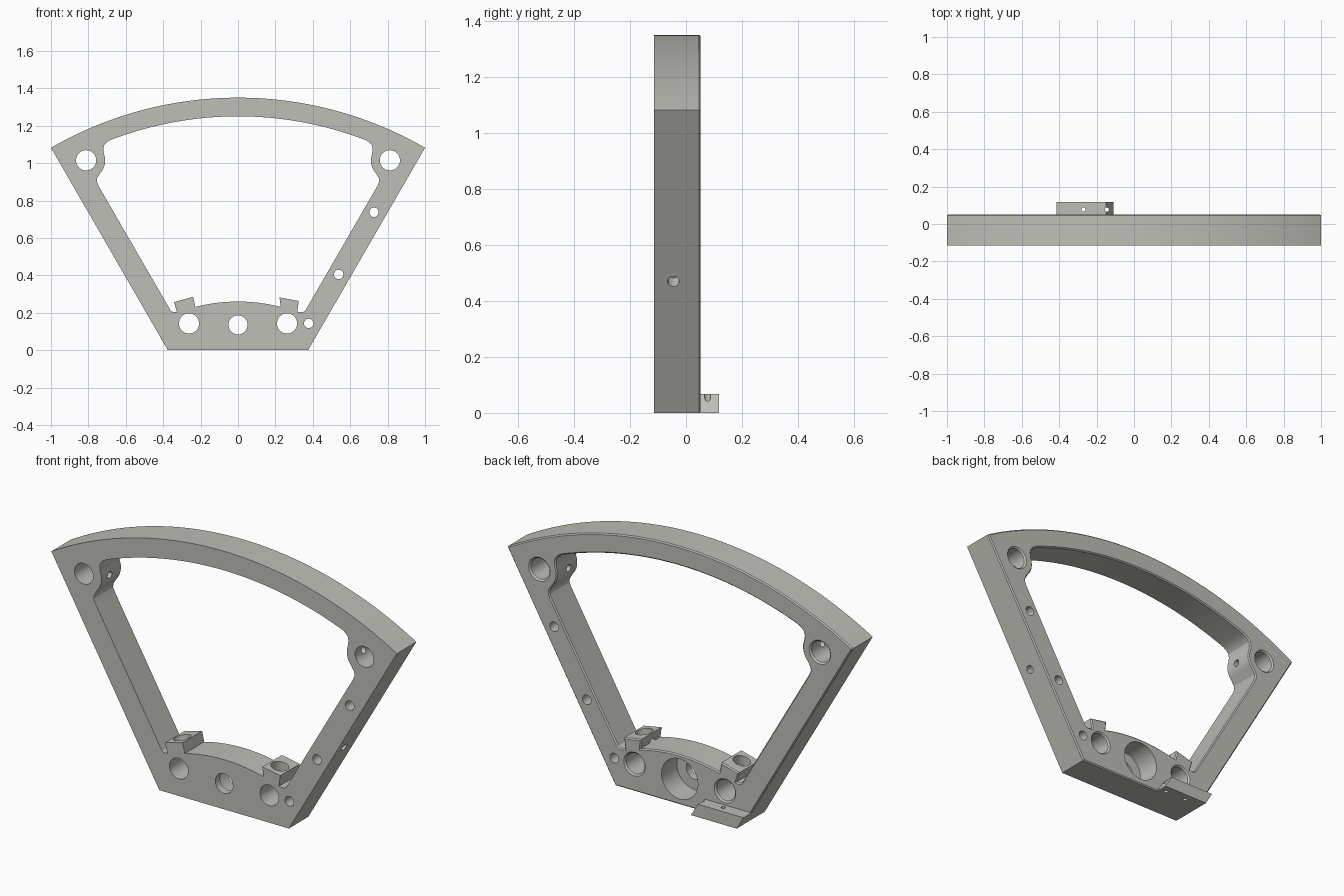
import bpy, bmesh, math
from mathutils import Vector

if "Cube" in bpy.data.objects:
    bpy.data.objects.remove(bpy.data.objects["Cube"])

FRONT, BACK, APEX = -0.115, 0.052, -0.65   # plate depth, height of the sector apex
MID = -0.045                               # depth of the cross-drilled holes

grey = bpy.data.materials.new("warm_grey")
grey.diffuse_color = (0.52, 0.52, 0.48, 1)
grey.use_nodes = True
grey.node_tree.nodes["Principled BSDF"].inputs["Base Color"].default_value = grey.diffuse_color


def arc(radius, a0, a1, n, cx=0.0, cz=APEX):
    """Points (x, z) along an arc, angles in degrees."""
    return [(cx + radius * math.cos(math.radians(a0 + (a1 - a0) * i / n)),
             cz + radius * math.sin(math.radians(a0 + (a1 - a0) * i / n)))
            for i in range(n + 1)]


def offset(points, d):
    """Grow (d > 0) a counter-clockwise outline with mitred corners."""
    out = []
    for i, p in enumerate(points):
        p = Vector(p)
        e0 = (p - Vector(points[i - 1])).normalized()
        e1 = (Vector(points[(i + 1) % len(points)]) - p).normalized()
        n0, n1 = Vector((e0.y, -e0.x)), Vector((e1.y, -e1.x))
        out.append(p + (n0 + n1) * d / max(0.4, 1 + n0.dot(n1)))
    return out


def prism(name, points, rings):
    """Loft an outline through (y, growth) rings."""
    bm = bmesh.new()
    loops = [[bm.verts.new((x, y, z)) for x, z in offset(points, d)] for y, d in rings]
    bm.faces.new(loops[0])
    bm.faces.new(loops[-1][::-1])
    n = len(points)
    for a, b in zip(loops, loops[1:]):
        for i in range(n):
            bm.faces.new((a[i], b[i], b[(i + 1) % n], a[(i + 1) % n]))
    bmesh.ops.recalc_face_normals(bm, faces=bm.faces)
    mesh = bpy.data.meshes.new(name)
    bm.to_mesh(mesh)
    bm.free()
    mesh.materials.append(grey)
    ob = bpy.data.objects.new(name, mesh)
    bpy.context.collection.objects.link(ob)
    return ob


def drill(start, end, r0, r1=None, sides=40):
    """Round cutter between two points, optionally tapered."""
    start, end = Vector(start), Vector(end)
    axis = end - start
    bm = bmesh.new()
    bmesh.ops.create_cone(bm, cap_ends=True, segments=sides, radius1=r0,
                          radius2=r0 if r1 is None else r1, depth=axis.length)
    mesh = bpy.data.meshes.new("cutter")
    bm.to_mesh(mesh)
    bm.free()
    mesh.materials.append(grey)
    ob = bpy.data.objects.new("cutter", mesh)
    bpy.context.collection.objects.link(ob)
    ob.rotation_mode = 'QUATERNION'
    ob.rotation_quaternion = axis.to_track_quat('Z', 'Y')
    ob.location = (start + end) / 2
    return ob


def cut(target, cutters):
    """Subtract the cutters one by one, then remove them."""
    bpy.context.view_layer.objects.active = target
    for c in cutters:
        mod = target.modifiers.new("cut", 'BOOLEAN')
        mod.operation, mod.solver, mod.object = 'DIFFERENCE', 'EXACT', c
        bpy.ops.object.modifier_apply(modifier=mod.name)
        bpy.data.objects.remove(c)


def finish(ob):
    bpy.ops.object.select_all(action='DESELECT')
    ob.select_set(True)
    bpy.context.view_layer.objects.active = ob
    bpy.ops.object.shade_smooth_by_angle(angle=math.radians(25))


# Sector plate with a fine chamfer on the back edge
outline = [(-0.375, 0), (0.375, 0)] + arc(2.0, 60, 120, 64)
frame = prism("sector_frame", outline, [(FRONT, 0), (BACK - 0.006, 0), (BACK, -0.006)])

# Window: rail, corner boss and fillets for one side
side = [(0.345, 0.203), (0.359, 0.21), (0.745, 0.877), (0.755, 0.9), (0.753, 0.92)]
side += arc(0.1, 222, 172, 8, 0.81, 1.015)
side += [(0.717, 1.05), (0.72, 1.075), (0.716, 1.095), (0.704, 1.109)]
top_half = math.degrees(math.asin(0.685 / 1.9))
hub_half = math.degrees(math.asin(0.228 / 0.91))

# Window outline, running round the two clamp blocks on the hub
window = arc(0.91, 90 + hub_half, 90 - hub_half, 24)
window += [(0.222, 0.282), (0.325, 0.263), (0.317, 0.205)] + side
window += arc(1.9, 90 - top_half, 90 + top_half, 48)
window += [(-x, z) for x, z in reversed(side)]
window += [(-0.327, 0.205), (-0.342, 0.257), (-0.24, 0.285)]
cutters = [prism("cutter", window, [(FRONT - 0.1, 0), (BACK - 0.006, 0),
                                    (BACK, 0.006), (BACK + 0.05, 0.006)])]


def through(x, z, r):
    return drill((x, FRONT - 0.05, z), (x, BACK + 0.05, z), r)


# Large mounting holes in the corners and hub, eased at the back
for s in (-1, 1):
    for x, z in ((0.812, 1.015), (0.262, 0.143)):
        cutters.append(through(s * x, z, 0.054))
        cutters.append(drill((s * x, BACK - 0.008, z), (s * x, BACK + 0.008, z), 0.054, 0.07))
    # Cross hole through each corner boss
    cutters.append(drill((s * 0.66, MID, 1.01), (s * 0.8, MID, 1.01), 0.018, sides=24))

# Central bore with a wide counterbore from the back
cutters.append(through(0, 0.135, 0.051))
cutters.append(drill((0, -0.075, 0.135), (0, BACK + 0.05, 0.135), 0.105, sides=56))

# Small holes along one rail
for x, z in ((0.727, 0.737), (0.538, 0.405), (0.378, 0.143)):
    cutters.append(through(x, z, 0.025))

# Blind hole in the outer face of that rail
p = Vector((0.646, MID, 0.47))
n = Vector((math.cos(math.radians(30)), 0, -0.5))
cutters.append(drill(p + n * 0.05, p - n * 0.06, 0.021, sides=24))

# Sockets in the clamp blocks
for p, n in (((-0.291, MID, 0.271), (-0.27, 0, 0.96)), ((0.2735, MID, 0.2725), (0.18, 0, 0.98))):
    p, n = Vector(p), Vector(n)
    cutters.append(drill(p + n * 0.05, p - n * 0.05, 0.043))
cut(frame, cutters)
finish(frame)

# Slanted tab at the back foot, with two small pin holes
tab = prism("rear_tab", [(-0.375, 0), (-0.11, 0), (-0.15, 0.068), (-0.415, 0.068)],
            [(BACK - 0.008, 0), (0.117, 0)])
cut(tab, [drill((x, 0.077, -0.05), (x, 0.077, 0.12), 0.011, sides=20) for x in (-0.27, -0.145)])
finish(tab)
